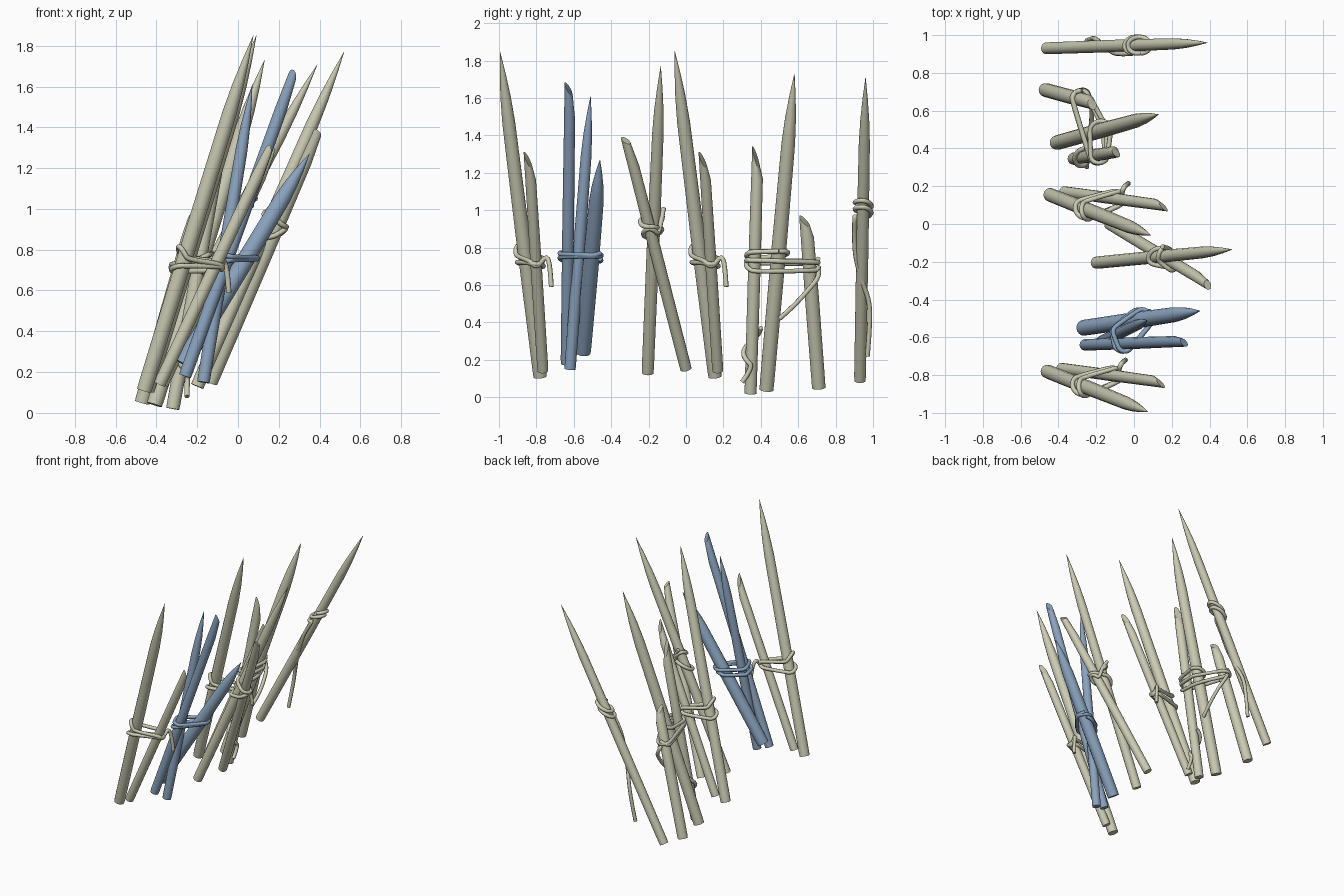
import bpy, bmesh, math
from mathutils import Vector

if "Cube" in bpy.data.objects:
    bpy.data.objects.remove(bpy.data.objects["Cube"])


def material(name, colour):
    m = bpy.data.materials.new(name)
    m.use_nodes = True
    m.diffuse_color = colour
    m.node_tree.nodes["Principled BSDF"].inputs["Base Color"].default_value = colour
    return m


BONE = material("pale wood", (0.60, 0.60, 0.46, 1))
BLUE = material("blue wood", (0.26, 0.37, 0.52, 1))
SIDES, ROPE = 14, 0.013
POINTED = [(0, 0.97), (0.02, 1), (0.45, 1.04), (0.78, 0.95), (0.86, 0.76), (0.93, 0.44), (1, 0.02)]
CHOPPED = [(0, 0.97), (0.02, 1), (0.5, 1.03), (0.87, 0.97), (1, 0.72)]


class Stake:
    """Leaning pole lofted from rings, with a pointed or obliquely chopped end."""

    def __init__(self, name, foot, tip, radius, mat=BONE, chop=0):
        self.foot, self.tip, self.radius = Vector(foot), Vector(tip), radius
        axis = self.tip - self.foot
        up = axis.normalized()
        u = Vector((0, 1, 0)).cross(up).normalized()
        v = up.cross(u)
        high = Vector((-0.4, -1, 0)).normalized()
        bm = bmesh.new()
        rings = []
        for t, scale in (CHOPPED if chop else POINTED):
            ring = []
            for i in range(SIDES):
                a = math.tau * i / SIDES
                d = u * math.cos(a) + v * math.sin(a)
                p = self.foot + axis * t + d * radius * scale
                if chop and t == 1:
                    p += high * radius * 0.25 - up * chop * (1 - d.dot(high)) / 2
                ring.append(bm.verts.new(p))
            rings.append(ring)
        for lo, hi in zip(rings, rings[1:]):
            for i in range(SIDES):
                j = (i + 1) % SIDES
                bm.faces.new((lo[i], lo[j], hi[j], hi[i]))
        bm.faces.new(rings[0][::-1])
        bm.faces.new(rings[-1])
        bmesh.ops.recalc_face_normals(bm, faces=bm.faces)
        mesh = bpy.data.meshes.new(name)
        bm.to_mesh(mesh)
        bm.free()
        mesh.materials.append(mat)
        ob = bpy.data.objects.new(name, mesh)
        bpy.context.collection.objects.link(ob)
        bpy.ops.object.select_all(action="DESELECT")
        ob.select_set(True)
        bpy.context.view_layer.objects.active = ob
        bpy.ops.object.shade_smooth_by_angle(angle=math.radians(35))

    def at(self, z):
        return self.foot.lerp(self.tip, (z - self.foot.z) / (self.tip.z - self.foot.z))


def rope(name, points, mat=BONE):
    cu = bpy.data.curves.new(name, "CURVE")
    cu.dimensions = "3D"
    cu.bevel_depth, cu.bevel_resolution, cu.use_fill_caps = ROPE, 2, True
    cu.resolution_u = 3
    sp = cu.splines.new("NURBS")
    sp.points.add(len(points) - 1)
    for p, co in zip(sp.points, points):
        p.co = (*co, 1)
    sp.order_u, sp.use_endpoint_u = 3, True
    cu.materials.append(mat)
    bpy.context.collection.objects.link(bpy.data.objects.new(name, cu))


def lashing(name, stakes, z, tilt, turns, end, tail=(), mat=BONE):
    """Rope pulled taut round a group of stakes; z and tilt run from first to last turn."""
    points = []
    n = int(turns * 16)
    for i in range(n + 1):
        f = i / n
        a = math.radians(end) - math.tau * turns * (1 - f)
        d = Vector((math.cos(a), math.sin(a), 0))
        h = z[0] + (z[1] - z[0]) * f + d.x * (tilt[0] + (tilt[1] - tilt[0]) * f)
        c, r = max(((s.at(h), s.radius) for s in stakes), key=lambda q: q[0].dot(d) + q[1])
        points.append(c + d * (r + ROPE * 0.9))
    rope(name, points + [Vector(p) for p in tail], mat)


# two matching pairs, near and far
for side, dx, dy in (("front", 0, 0), ("middle", 0.015, 0.935)):
    pair = [
        Stake(side + "_tall_stake", (-0.46 + dx, -0.78 + dy, 0.11), (0.075 + dx, -0.995 + dy, 1.85), 0.037),
        Stake(side + "_short_stake", (-0.385 + dx, -0.765 + dy, 0.14), (0.165 + dx, -0.84 + dy, 1.31), 0.03, chop=0.1)]
    lashing(side + "_lashing", pair, (0.69, 0.79), (0.03, -0.09), 2, 40,
            [(-0.07 + dx, -0.74 + dy, 0.76), (-0.05 + dx, -0.725 + dy, 0.68), (-0.045 + dx, -0.72 + dy, 0.59)])

# blue bundle of three
blue = [
    Stake("blue_chopped_stake", (-0.26, -0.64, 0.18), (0.28, -0.62, 1.68), 0.031, BLUE, 0.07),
    Stake("blue_tall_stake", (-0.17, -0.62, 0.15), (0.07, -0.51, 1.61), 0.031, BLUE),
    Stake("blue_thick_stake", (-0.27, -0.55, 0.24), (0.35, -0.46, 1.27), 0.042, BLUE)]
lashing("blue_lashing", blue, (0.73, 0.78), (0.02, -0.02), 2, 60, mat=BLUE)

# crossed pair
cross = [
    Stake("crossed_blunt_stake", (-0.13, 0, 0.15), (0.4, -0.32, 1.39), 0.031, chop=0.04),
    Stake("crossed_tall_stake", (-0.2, -0.205, 0.13), (0.52, -0.135, 1.77), 0.033)]
lashing("crossed_lashing", cross, (0.97, 0.84), (-0.05, 0.06), 2, 60,
        [(0.19, -0.13, 0.95), (0.15, -0.12, 1.01)])

# bundle of three behind
trio = [
    Stake("trio_chopped_stake", (-0.32, 0.345, 0.02), (-0.08, 0.385, 1.34), 0.033, chop=0.13),
    Stake("trio_tall_stake", (-0.41, 0.43, 0.04), (0.13, 0.58, 1.73), 0.039),
    Stake("trio_short_stake", (-0.47, 0.71, 0.05), (-0.21, 0.64, 0.97), 0.037, chop=0.06)]
lashing("trio_lashing", trio, (0.74, 0.7), (0.03, -0.04), 2, 90,
        [(-0.25, 0.71, 0.64), (-0.23, 0.66, 0.58), (-0.22, 0.57, 0.48), (-0.23, 0.5, 0.42)])
lashing("trio_upper_lashing", trio[:2], (0.78, 0.75), (0, 0.03), 1, 0)
lashing("trio_low_twist", trio[:1], (0.37, 0.17), (0, 0), 0.75, 0,
        [(-0.25, 0.33, 0.12), (-0.25, 0.3, 0.08)])

# single stake at the far end
lone = Stake("lone_stake", (-0.465, 0.93, 0.09), (0.39, 0.96, 1.71), 0.032)
lashing("lone_lashing", [lone], (1.04, 0.97), (0.02, 0.02), 2, 270,
        [(-0.07, 0.9, 0.86), (-0.11, 0.905, 0.75), (-0.16, 0.94, 0.62),
         (-0.2, 0.98, 0.52), (-0.22, 0.985, 0.4), (-0.25, 0.97, 0.22)])
